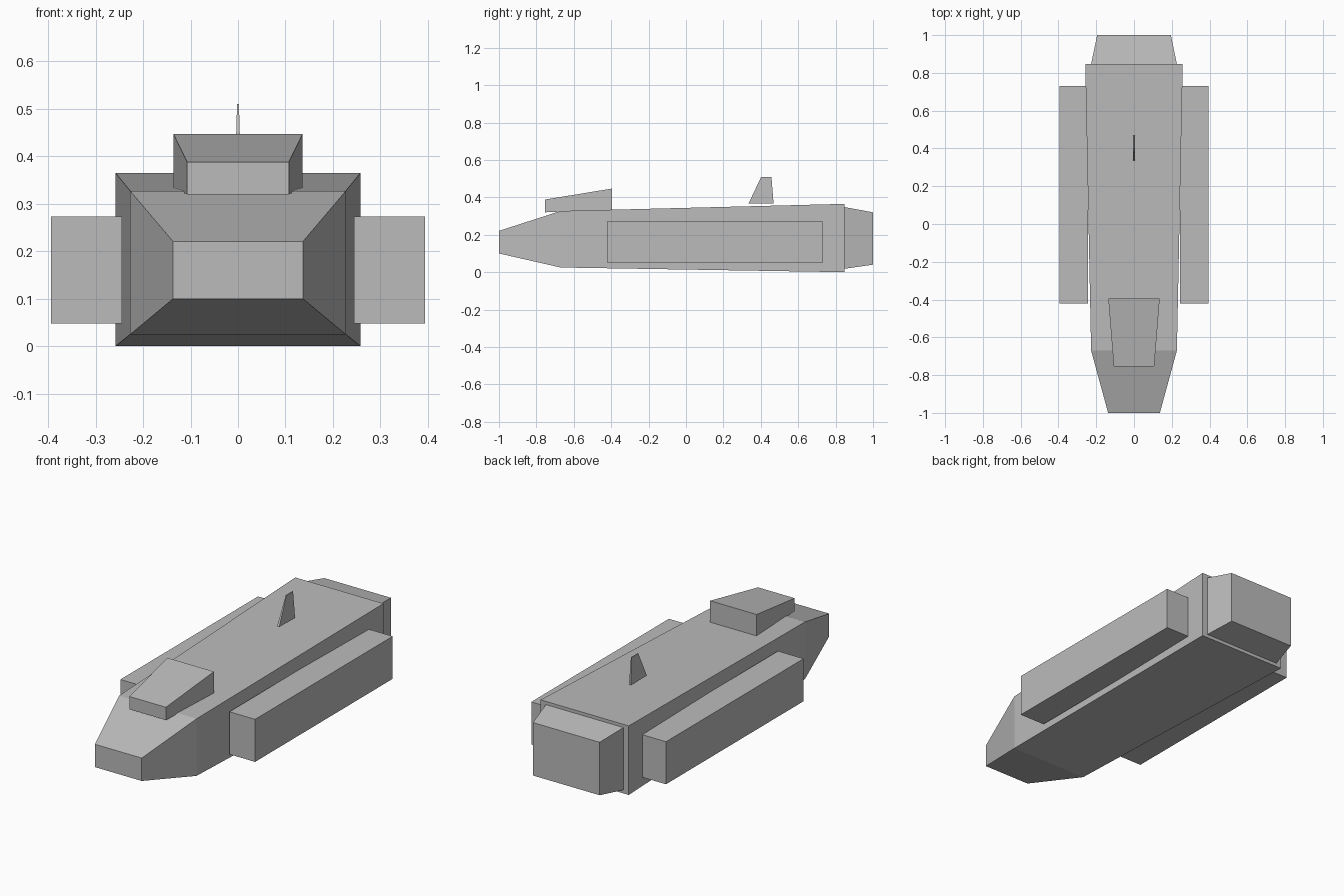
import bpy

if "Cube" in bpy.data.objects:
    bpy.data.objects.remove(bpy.data.objects["Cube"], do_unlink=True)

grey = bpy.data.materials.new("plain grey")
grey.use_nodes = True
grey.diffuse_color = (0.5, 0.5, 0.5, 1)
grey.node_tree.nodes["Principled BSDF"].inputs["Base Color"].default_value = grey.diffuse_color


def make_object(name, verts, faces):
    mesh = bpy.data.meshes.new(name)
    mesh.from_pydata(verts, [], faces)
    mesh.materials.append(grey)
    obj = bpy.data.objects.new(name, mesh)
    bpy.context.collection.objects.link(obj)
    return obj


def loft(name, sections, centre=0):
    """Skin rectangular sections (y, half width, bottom, top), front to back."""
    verts = []
    for y, w, low, high in sections:
        verts += [(centre - w, y, low), (centre + w, y, low),
                  (centre + w, y, high), (centre - w, y, high)]
    faces = [(0, 1, 2, 3)]
    for s in range(0, len(verts) - 4, 4):
        for i in range(4):
            j = (i + 1) % 4
            faces.append((s + j, s + i, s + 4 + i, s + 4 + j))
    last = len(verts) - 4
    faces.append((last + 3, last + 2, last + 1, last))
    return make_object(name, verts, faces)


# Main body with tapered nose
loft("hull", [(-1, 0.137, 0.10, 0.221), (-0.67, 0.227, 0.025, 0.327),
              (0.847, 0.258, 0, 0.365)])

# Tapered engine block at the stern
loft("rear_block", [(0.847, 0.227, 0.018, 0.348), (1, 0.195, 0.04, 0.32)])

# Wedge-shaped cabin on the nose
loft("cabin", [(-0.755, 0.107, 0.32, 0.388), (-0.395, 0.136, 0.332, 0.447)])

# Long side pods
for side, sign in (("left", 1), ("right", -1)):
    loft(side + "_pod", [(-0.42, 0.075, 0.048, 0.273), (0.73, 0.075, 0.048, 0.273)],
         centre=sign * 0.319)

# Thin dorsal fin, narrowing toward its tip
fin = []
for front, back, w, z in ((0.335, 0.468, 0.006, 0.368), (0.402, 0.457, 0.002, 0.51)):
    fin += [(-w, front, z), (w, front, z), (w, back, z), (-w, back, z)]
make_object("dorsal_fin", fin, [(3, 2, 1, 0), (4, 5, 6, 7)] +
            [(i, (i + 1) % 4, (i + 1) % 4 + 4, i + 4) for i in range(4)])
